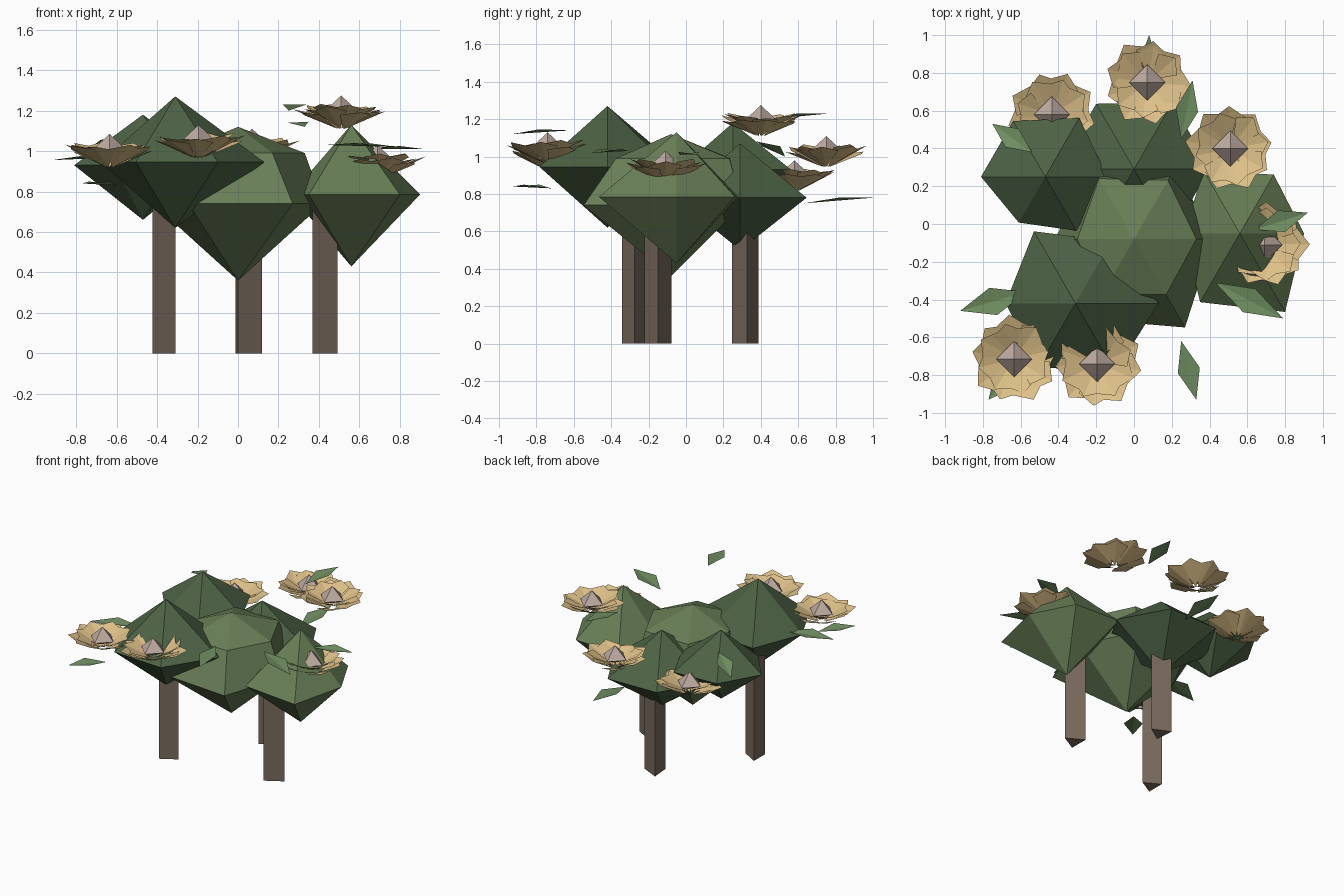
import bpy, math, random
from mathutils import Vector

if "Cube" in bpy.data.objects:
    bpy.data.objects.remove(bpy.data.objects["Cube"])

random.seed(4)


def material(name, rgb):
    m = bpy.data.materials.new(name)
    m.diffuse_color = (*rgb, 1)
    m.use_nodes = True
    m.node_tree.nodes["Principled BSDF"].inputs["Base Color"].default_value = m.diffuse_color
    return m


DARK = material("dark_green", (0.075, 0.125, 0.06))
LIGHT = material("light_green", (0.14, 0.21, 0.095))
LEAF = material("leaf_green", (0.16, 0.27, 0.12))
BARK = material("bark", (0.19, 0.145, 0.11))
PETAL = material("petal", (0.73, 0.53, 0.25))
HEART = material("flower_heart", (0.52, 0.41, 0.36))


def make(name, verts, faces, mat):
    me = bpy.data.meshes.new(name)
    me.from_pydata(verts, [], faces)
    me.materials.append(mat)
    ob = bpy.data.objects.new(name, me)
    bpy.context.collection.objects.link(ob)
    return ob


def spindle(name, c, bottom, rings, top, mat, sides=6):
    """Rings of (z, radii) closed by a point below and a point above."""
    x, y = c
    v = [(x, y, bottom)]
    for z, radii in rings:
        for i in range(sides):
            a = math.tau * i / sides
            r = radii[i % len(radii)]
            v.append((x + r * math.cos(a), y + r * math.sin(a), z))
    v.append((x, y, top))
    f = []
    for i in range(sides):
        j = (i + 1) % sides
        f.append((0, 1 + j, 1 + i))
        for k in range(len(rings) - 1):
            b = 1 + k * sides
            f.append((b + i, b + j, b + sides + j, b + sides + i))
        b = 1 + (len(rings) - 1) * sides
        f.append((b + i, b + j, len(v) - 1))
    return make(name, v, f, mat)


# Foliage clumps
spindle("foliage_front_left", (-0.31, -0.42), 0.62,
        [(0.945, (0.44, 0.38, 0.44, 0.37, 0.39, 0.42))], 1.27, DARK)
spindle("foliage_back_left", (-0.47, 0.25), 0.66,
        [(0.93, (0.33, 0.36, 0.34, 0.34, 0.28, 0.33))], 1.18, DARK)
spindle("foliage_back", (0.0, 0.29), 0.5,
        [(0.78, (0.4, 0.41, 0.4, 0.4, 0.4, 0.4))], 1.07, DARK)
spindle("foliage_right", (0.56, -0.05), 0.43,
        [(0.785, (0.34, 0.36, 0.38, 0.3, 0.42, 0.48))], 1.13, LIGHT)
spindle("foliage_centre", (0.0, -0.08), 0.36,
        [(0.74, (0.42, 0.44, 0.44, 0.42, 0.49, 0.54)),
         (0.99, (0.33, 0.36, 0.37, 0.3, 0.34, 0.34))], 1.12, LIGHT)


# Three-sided trunks
def trunk(name, x, y, r, h, turn=0.0):
    ring = [(x + r * math.cos(turn + math.tau * i / 3),
             y + r * math.sin(turn + math.tau * i / 3)) for i in range(3)]
    v = [(*p, 0) for p in ring] + [(*p, h) for p in ring]
    f = [(2, 1, 0), (3, 4, 5)] + [(i, (i + 1) % 3, (i + 1) % 3 + 3, i + 3) for i in range(3)]
    make(name, v, f, BARK)


trunk("trunk_left", -0.385, -0.275, 0.077, 0.85)
trunk("trunk_back", 0.035, 0.32, 0.083, 0.7, 0.08)
trunk("trunk_right", 0.41, -0.15, 0.083, 0.75)


# Folded diamond leaves
def blade(base, tip, half, fold, mid=0.5):
    base, tip = Vector(base), Vector(tip)
    d = tip - base
    side = Vector((-d.y, d.x, 0)).normalized() * half
    m = base + d * mid + Vector((0, 0, fold))
    return [base, m - side, tip, m + side], [(0, 1, 2), (0, 2, 3)]


leaves = [
    ((-0.57, -0.36, 0.97), (-0.92, -0.46, 0.955), 0.075),
    ((0.25, -0.62, 1.14), (0.33, -0.93, 1.12), 0.06),
    ((0.25, 0.45, 1.2), (0.31, 0.76, 1.23), 0.06),
    ((-0.54, 0.38, 1.08), (-0.75, 0.53, 1.0), 0.06),
    ((0.43, -0.31, 1.03), (0.79, -0.5, 1.02), 0.07),
    ((0.64, -0.03, 1.01), (0.92, 0.06, 1.01), 0.06),
    ((-0.6, -0.72, 0.83), (-0.77, -0.93, 0.84), 0.065),
    ((0.07, 0.63, 0.75), (0.08, 1.0, 0.78), 0.065),
]
for n, (b, t, w) in enumerate(leaves):
    make(f"leaf_{n + 1}", *blade(b, t, w, 0.015), LEAF)


# Flowers: two rows of petals round a four-sided heart
def flower(n, x, y, tip_z):
    v, f = [], []
    rim = tip_z - 0.065
    turn = random.random()
    for count, r, low, high, half in ((9, 0.235, -0.1, 0.0, 0.085), (8, 0.2, -0.075, 0.01, 0.075)):
        for i in range(count):
            a = turn + math.tau * i / count + random.uniform(-0.08, 0.08)
            rr = r * random.uniform(0.93, 1.03)
            ca, sa = math.cos(a), math.sin(a)
            pv, pf = blade((x + 0.02 * ca, y + 0.02 * sa, rim + low),
                           (x + rr * ca, y + rr * sa, rim + high + random.uniform(-0.02, 0.015)),
                           half, 0.012, 0.7)
            f += [tuple(k + len(v) for k in q) for q in pf]
            v += pv
    make(f"flower_petals_{n}", v, f, PETAL)
    spindle(f"flower_heart_{n}", (x, y), tip_z - 0.13, [(tip_z - 0.09, (0.095,))], tip_z, HEART, 4)


for n, p in enumerate([(-0.635, -0.715, 1.085), (-0.195, -0.74, 1.13), (0.51, 0.4, 1.275),
                       (0.07, 0.75, 1.11), (-0.435, 0.58, 0.98), (0.69, -0.11, 1.03)]):
    flower(n + 1, *p)
